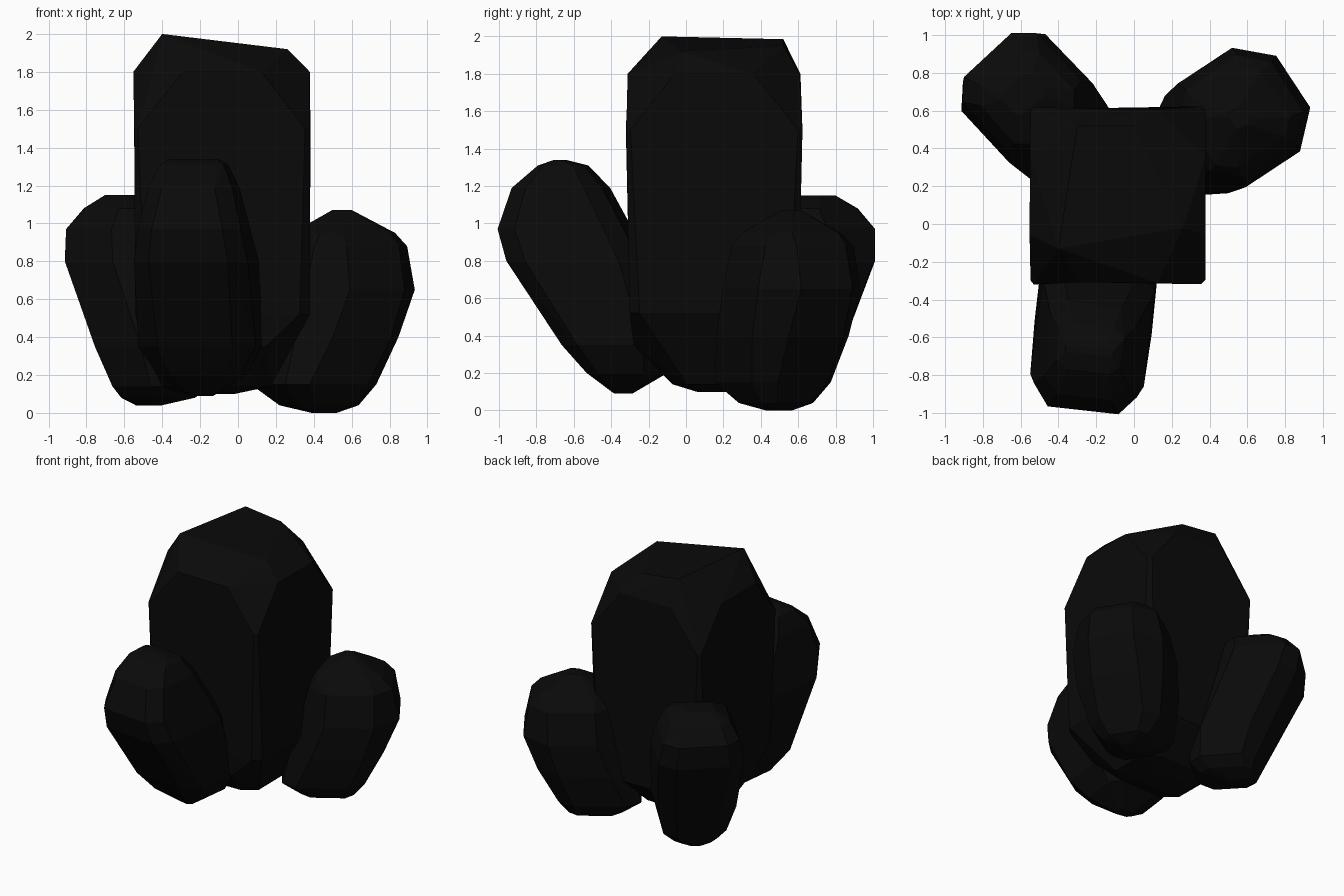
import bpy
import bmesh
import math
import random
from mathutils import Matrix, Vector

random.seed(4)
default_cube = bpy.data.objects.get("Cube")
if default_cube:
    bpy.data.objects.remove(default_cube, do_unlink=True)

# Single near-black stone colour
stone = bpy.data.materials.new("black_stone")
stone.use_nodes = True
stone_color = (.003, .003, .003, 1)
stone.diffuse_color = stone_color
stone.node_tree.nodes["Principled BSDF"].inputs["Base Color"].default_value = stone_color


def ring_points(height, inner, outer, half_width, cut=.36):
    """Chamfered rectangle: x runs outward, y runs sideways."""
    middle = (inner + outer) / 2
    half_length = (outer - inner) / 2
    trim = 1 - cut
    for side_x in (-1, 1):
        for side_y in (-1, 1):
            yield Vector((middle + side_x * half_length, side_y * half_width * trim, height))
            yield Vector((middle + side_x * half_length * trim, side_y * half_width, height))


def make_rock(name, origin, heading, rings, crown=(), jitter=.006):
    """Faceted rock: convex hull of stacked chamfered rings and crown corners."""
    mesh = bpy.data.meshes.new(name)
    bm = bmesh.new()
    placement = Matrix.Translation((*origin, 0)) @ Matrix.Rotation(math.radians(heading), 4, 'Z')
    for ring in rings:
        for point in ring_points(*ring):
            point.x += random.uniform(-jitter, jitter)
            point.y += random.uniform(-jitter, jitter)
            bm.verts.new(placement @ point)
    for corner in crown:
        bm.verts.new(placement @ Vector(corner))
    hull = bmesh.ops.convex_hull(bm, input=bm.verts[:])
    unused = {item for item in hull["geom_interior"] + hull["geom_unused"]
              if isinstance(item, bmesh.types.BMVert)}
    bmesh.ops.delete(bm, geom=list(unused), context='VERTS')
    # Merge nearly flat neighbours into broad chiselled facets
    bmesh.ops.dissolve_limit(bm, angle_limit=math.radians(6),
                             verts=bm.verts[:], edges=bm.edges[:])
    bmesh.ops.recalc_face_normals(bm, faces=bm.faces[:])
    bm.to_mesh(mesh)
    bm.free()
    mesh.materials.append(stone)
    rock = bpy.data.objects.new(name, mesh)
    bpy.context.collection.objects.link(rock)
    return rock


# Ring rows: height, inner edge, outer edge, half width, optional corner chamfer

# Tall upright block with a lopsided sloping top facet
make_rock("tall_center_rock", (0, .15), 0, [
    (.1, -.3, -.02, .09),
    (.14, -.4, .17, .22),
    (.35, -.5, .26, .43, .3),
    (.52, -.54, .38, .45, .12),
    (1.5, -.55, .38, .47, .05),
    (1.8, -.55, .38, .46, .55),
], crown=[(-.4, -.28, 2), (.26, -.17, 1.92), (0, .37, 1.95), (-.3, .37, 1.985)],
    jitter=.003)

# Three smaller rocks leaning outward around it
make_rock("front_rock", (-.15, 0), -97, [
    (.09, .3, .38, .06),
    (.2, .12, .52, .22),
    (.35, .1, .64, .31),
    (.8, .22, .94, .3, .3),
    (.97, .31, .99, .27, .3),
    (1.19, .43, .92, .22),
    (1.31, .54, .79, .17),
    (1.34, .65, .7, .13),
])

make_rock("back_right_rock", (-.08, .15), 133, [
    (.04, .5, .64, .04),
    (.08, .32, .68, .15),
    (.14, .25, .7, .22),
    (.35, .24, .79, .27),
    (.8, .42, 1, .3),
    (.97, .48, 1.02, .27),
    (1.08, .5, .92, .21),
    (1.15, .66, .82, .11),
])

make_rock("back_left_rock", (-.08, .15), 33, [
    (0, .58, .7, .05),
    (.04, .42, .79, .16),
    (.15, .29, .86, .25),
    (.4, .34, 1, .31, .45),
    (.65, .41, 1.1, .33, .5),
    (.88, .47, 1.06, .28, .45),
    (.95, .52, .99, .22),
    (1.07, .71, .79, .05),
])
